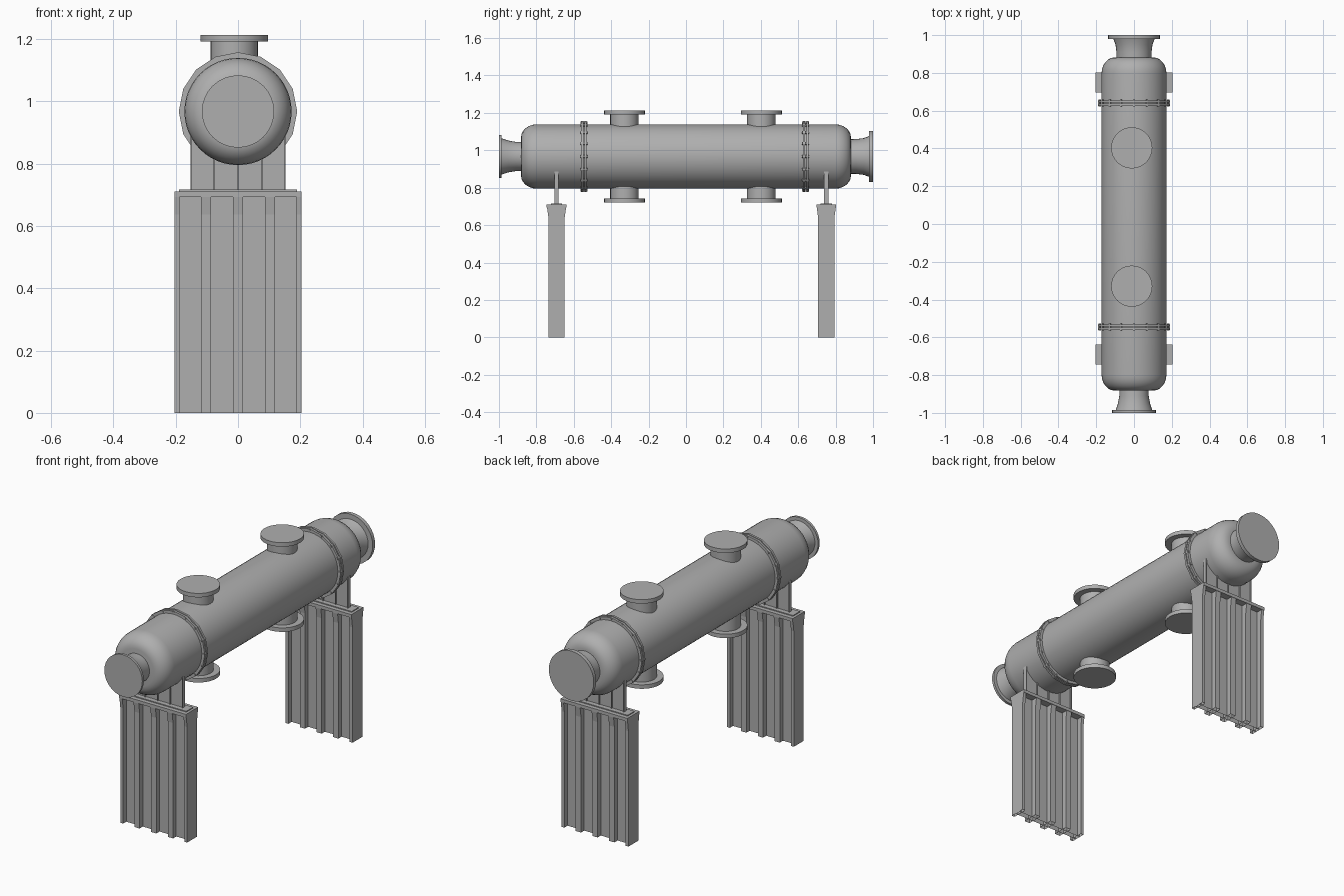
import bpy, bmesh, math
from mathutils import Matrix, Vector

if "Cube" in bpy.data.objects:
    bpy.data.objects.remove(bpy.data.objects["Cube"])

AXIS_Z = 0.967
ALONG_Y = Matrix.Translation((0, 0, AXIS_Z)) @ Matrix.Rotation(-math.pi / 2, 4, 'X')

# Dark grey paint
paint = bpy.data.materials.new("dark_grey_paint")
paint.diffuse_color = (0.43, 0.43, 0.43, 1)
paint.use_nodes = True
paint.node_tree.nodes["Principled BSDF"].inputs["Base Color"].default_value = paint.diffuse_color


def finish(name, bm, smooth=False):
    bmesh.ops.recalc_face_normals(bm, faces=bm.faces)
    # The piers stand open at the ground
    ground = [f for f in bm.faces if all(v.co.z < 1e-5 for v in f.verts)]
    bmesh.ops.delete(bm, geom=ground, context='FACES_ONLY')
    me = bpy.data.meshes.new(name)
    bm.to_mesh(me)
    bm.free()
    me.materials.append(paint)
    ob = bpy.data.objects.new(name, me)
    bpy.context.collection.objects.link(ob)
    if smooth:
        bpy.ops.object.select_all(action='DESELECT')
        ob.select_set(True)
        bpy.context.view_layer.objects.active = ob
        bpy.ops.object.shade_smooth_by_angle(angle=math.radians(35))
    return ob


def lathe(name, profile, matrix, sides=32, smooth=True):
    """Turn (height, radius) points round local z, closing both ends."""
    bm = bmesh.new()
    rings = []
    for h, r in profile:
        rings.append([bm.verts.new(matrix @ Vector((r * math.cos(a), r * math.sin(a), h)))
                      for a in (2 * math.pi * i / sides for i in range(sides))])
    for lo, hi in zip(rings, rings[1:]):
        for i in range(sides):
            j = (i + 1) % sides
            bm.faces.new((lo[i], lo[j], hi[j], hi[i]))
    bm.faces.new(rings[0])
    bm.faces.new(rings[-1])
    return finish(name, bm, smooth)


def prism(bm, profile, x0, x1):
    """Extrude a (y, z) outline along x."""
    a = [bm.verts.new((x0, y, z)) for y, z in profile]
    b = [bm.verts.new((x1, y, z)) for y, z in profile]
    n = len(profile)
    for i in range(n):
        j = (i + 1) % n
        bm.faces.new((a[i], a[j], b[j], b[i]))
    bm.faces.new(a)
    bm.faces.new(b)


def box(bm, x0, x1, y0, y1, z0, z1):
    prism(bm, [(y0, z0), (y1, z0), (y1, z1), (y0, z1)], x0, x1)


# Vessel shell with rounded heads
R = 0.172
arc = [i * math.pi / 12 for i in range(7)]
head = [(0.797 + 0.085 * math.cos(a), R - 0.07 + 0.07 * math.sin(a)) for a in arc]
lathe("vessel_shell", [(-y, r) for y, r in head] + head[::-1], ALONG_Y, 48)

# End nozzles with flared necks and flanges
lathe("front_end_nozzle", [(-0.86, 0.077), (-0.91, 0.078), (-0.95, 0.085), (-0.986, 0.097),
                           (-0.986, 0.116), (-1.0, 0.116)], ALONG_Y)
lathe("back_end_nozzle", [(0.86, 0.092), (0.91, 0.093), (0.95, 0.098), (0.979, 0.109),
                          (0.979, 0.137), (1.0, 0.137)], ALONG_Y)

# Girth flanges: paired 16-sided rings with a bolt at each corner
for label, yc in (("front", -0.546), ("back", 0.640)):
    for k, off in enumerate((-0.009, 0.009)):
        y = yc + off
        lathe(f"{label}_girth_ring_{k + 1}", [(y - 0.006, 0.165), (y - 0.006, 0.190),
              (y + 0.006, 0.190), (y + 0.006, 0.165)], ALONG_Y, 16, False)
    bm = bmesh.new()
    for i in range(16):
        a = 2 * math.pi * i / 16
        m = ALONG_Y @ Matrix.Translation((0.181 * math.cos(a), 0.181 * math.sin(a), yc))
        bmesh.ops.create_cone(bm, cap_ends=True, segments=6, radius1=0.007, radius2=0.007,
                              depth=0.037, matrix=m)
    finish(f"{label}_girth_bolts", bm)

# Upper and lower branch nozzles
for label, yc in (("front", -0.329), ("back", 0.403)):
    for side, flip in (("upper", 1), ("lower", -1)):
        m = Matrix.Translation((-0.012, yc, AXIS_Z)) @ Matrix.Diagonal((1, 1, flip, 1))
        lathe(f"{label}_{side}_nozzle", [(0.12, 0.076), (0.224, 0.076), (0.224, 0.109),
                                         (0.246, 0.109)], m)

# Support legs: ribbed pier, cap plate and finned saddle
for label, yc in (("front", -0.692), ("back", 0.750)):
    half = [(0.043, 0.0), (0.043, 0.637), (0.053, 0.708)]
    rib = [(yc + y, z) for y, z in half] + [(yc - y, z) for y, z in half[::-1]]

    bm = bmesh.new()
    for x0, x1 in ((-0.204, -0.187), (-0.118, -0.086), (-0.016, 0.016),
                   (0.086, 0.118), (0.187, 0.204)):
        prism(bm, rib, x0, x1)
    box(bm, -0.2, 0.2, yc - 0.015, yc + 0.015, 0, 0.70)
    box(bm, -0.204, 0.204, yc - 0.053, yc + 0.053, 0.693, 0.711)
    finish(f"{label}_leg_pier", bm)

    bm = bmesh.new()
    box(bm, -0.19, 0.19, yc - 0.03, yc + 0.03, 0.705, 0.716)
    finish(f"{label}_leg_cap_plate", bm)

    bm = bmesh.new()
    box(bm, -0.152, 0.152, yc - 0.003, yc + 0.003, 0.71, 0.885)
    for x in (-0.151, -0.076, 0, 0.076, 0.151):
        top = AXIS_Z - math.sqrt(R * R - x * x) + 0.003
        box(bm, x - 0.002, x + 0.002, yc - 0.011, yc + 0.011, 0.71, top)
    finish(f"{label}_saddle", bm)
